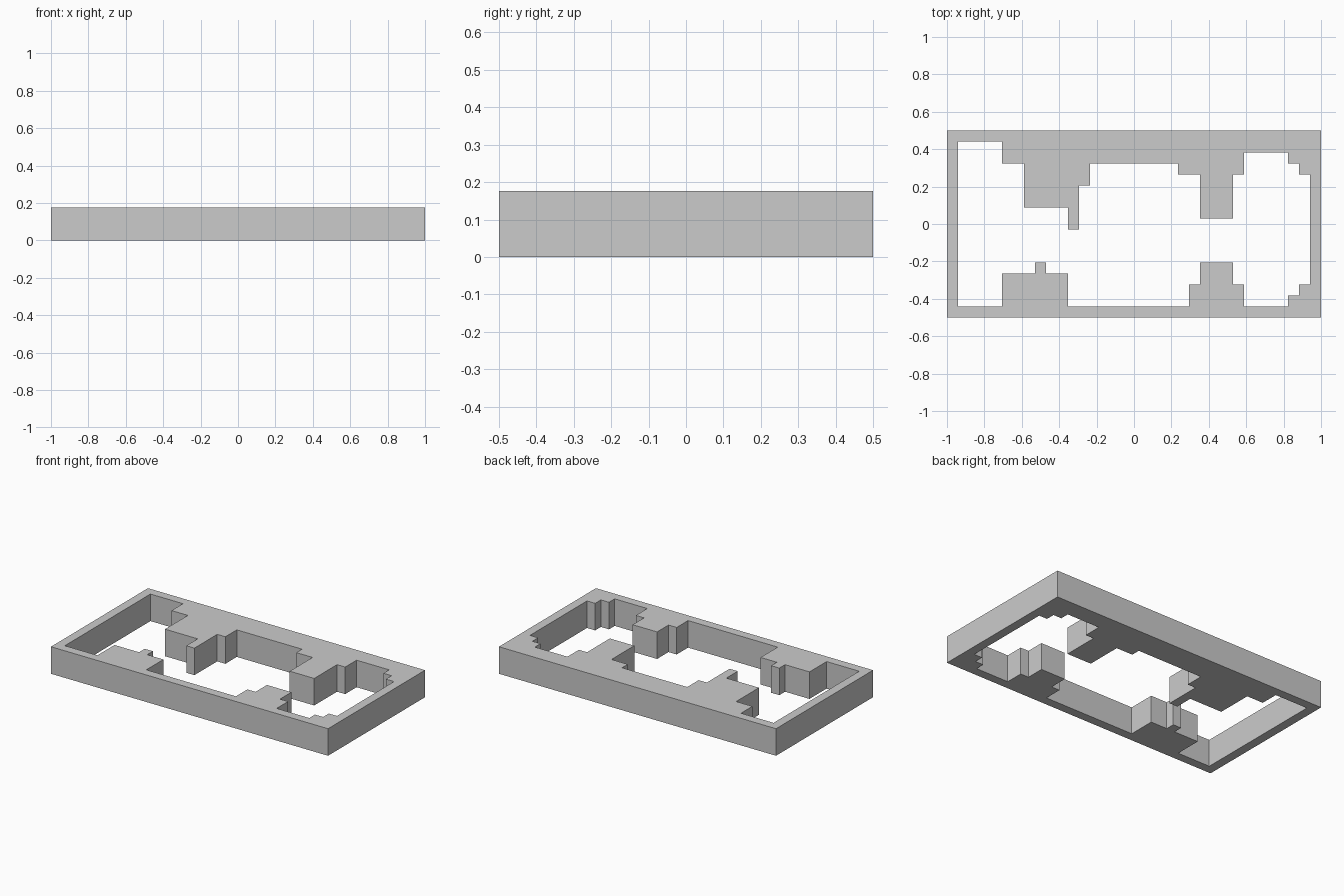
import bpy
import bmesh
from mathutils import Vector

if "Cube" in bpy.data.objects:
    bpy.data.objects.remove(bpy.data.objects["Cube"])

CELL = 2 / 34            # the plan lies on a 34 x 17 block grid
WIDTH, DEPTH, HEIGHT = 34, 17, 3

# Stepped edges of the opening: (column where the step ends, row of the step)
back_steps = [(5, 16), (7, 14), (11, 10), (12, 8), (13, 12), (21, 14),
              (23, 13), (26, 9), (27, 13), (31, 15), (32, 14), (33, 13)]
front_steps = [(5, 1), (8, 4), (9, 5), (11, 4), (22, 1), (23, 3),
               (26, 5), (27, 3), (31, 1), (32, 2), (33, 3)]


def staircase(steps, start=1):
    """Turn steps into corner points, running left to right."""
    points = []
    for end, row in steps:
        points += [(start, row), (end, row)]
        start = end
    return points


def add_loop(bm, points):
    """Add a closed outline at z = 0 and return its edges."""
    verts = [bm.verts.new(((x - WIDTH / 2) * CELL, (y - DEPTH / 2) * CELL, 0))
             for x, y in points]
    return [bm.edges.new((a, b)) for a, b in zip(verts, verts[1:] + verts[:1])]


# Flat plan: outer rectangle with the stepped opening
bm = bmesh.new()
edges = add_loop(bm, [(0, 0), (WIDTH, 0), (WIDTH, DEPTH), (0, DEPTH)])
edges += add_loop(bm, staircase(front_steps) + staircase(back_steps)[::-1])
bmesh.ops.triangle_fill(bm, use_beauty=True, edges=edges, normal=Vector((0, 0, 1)))

# Raise the plan to the full wall height
raised = bmesh.ops.extrude_face_region(bm, geom=bm.faces[:], use_keep_orig=True)
top = [g for g in raised["geom"] if isinstance(g, bmesh.types.BMVert)]
bmesh.ops.translate(bm, verts=top, vec=(0, 0, HEIGHT * CELL))
bmesh.ops.recalc_face_normals(bm, faces=bm.faces[:])

mesh = bpy.data.meshes.new("stepped_frame")
bm.to_mesh(mesh)
bm.free()
bpy.context.collection.objects.link(bpy.data.objects.new("stepped_frame", mesh))
